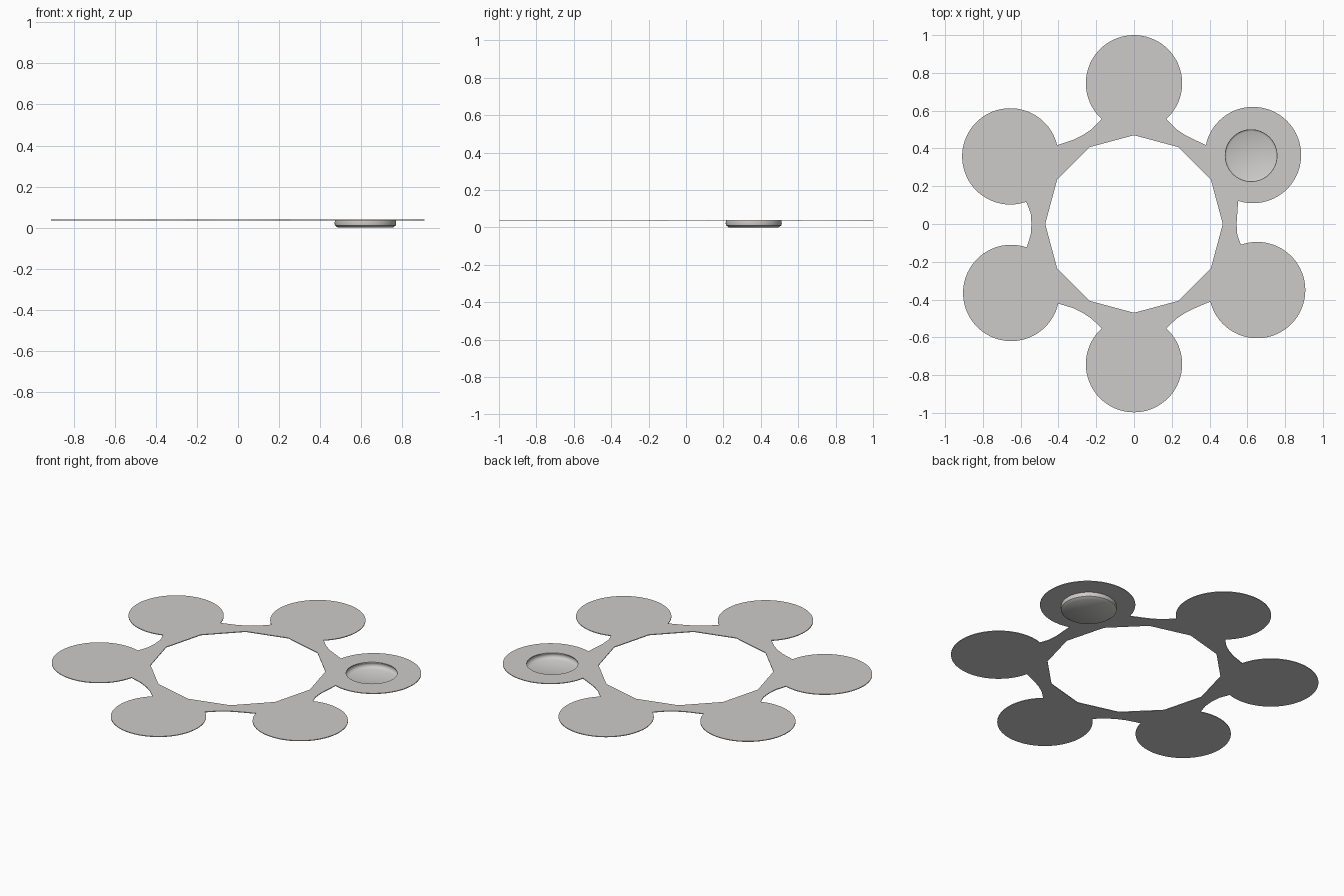
import bpy, bmesh, math
from math import cos, sin, radians, atan2

if "Cube" in bpy.data.objects:
    bpy.data.objects.remove(bpy.data.objects["Cube"])

TOP, BOT = 0.04, 0.036      # thin plate
R = 0.255                   # pad radius
CUP = (0.62, 0.362)
PADS = [(0.63, 0.365), (0, 0.745), (-0.655, 0.358),
        (-0.65, -0.365), (0, -0.742), (0.652, -0.35)]

grey = bpy.data.materials.new("warm light grey")
grey.diffuse_color = (0.61, 0.60, 0.59, 1)
grey.use_nodes = True
grey.node_tree.nodes["Principled BSDF"].inputs["Base Color"].default_value = grey.diffuse_color


def circle(cx, cy, r, n):
    return [(cx + r * cos(2 * math.pi * i / n), cy + r * sin(2 * math.pi * i / n))
            for i in range(n)]


def finish(name, bm, smooth):
    bmesh.ops.recalc_face_normals(bm, faces=bm.faces)
    me = bpy.data.meshes.new(name)
    bm.to_mesh(me)
    bm.free()
    ob = bpy.data.objects.new(name, me)
    bpy.context.collection.objects.link(ob)
    me.materials.append(grey)
    if smooth:
        bpy.context.view_layer.objects.active = ob
        ob.select_set(True)
        bpy.ops.object.shade_smooth_by_angle(angle=radians(40))
        ob.select_set(False)
    return ob


# Outline: round pads joined by narrow concave bridges
outline = []
for i, (cx, cy) in enumerate(PADS):
    out = atan2(cy, cx)
    for k in range(57):
        a = out + radians(-138 + 276 * k / 56)
        outline.append((cx + R * cos(a), cy + R * sin(a)))
    for off, r in ((-6, 0.55), (0, 0.543), (6, 0.55)):
        a = radians(60 * (i + 1) + off)
        outline.append((r * cos(a), r * sin(a)))

# Plate with twelve-sided centre opening and round cup opening
bm = bmesh.new()
for loop in (outline, circle(0, 0, 0.47, 12), circle(*CUP, 0.137, 64)):
    vs = [bm.verts.new((x, y, BOT)) for x, y in loop]
    for a, b in zip(vs, vs[1:] + vs[:1]):
        bm.edges.new((a, b))
bmesh.ops.triangle_fill(bm, edges=bm.edges[:], use_beauty=True, normal=(0, 0, 1))
bmesh.ops.dissolve_limit(bm, angle_limit=0.01, verts=[], edges=bm.edges[:])
ext = bmesh.ops.extrude_face_region(bm, geom=bm.faces[:], use_keep_orig=True)
for v in ext["geom"]:
    if isinstance(v, bmesh.types.BMVert):
        v.co.z = TOP
finish("pad_ring_plate", bm, False)

# Shallow bulging cup hanging below one pad
profile = [(0.133, 0), (0.148, 0.011), (0.15, 0.022), (0.148, 0.036), (0.137, 0.04),
           (0.1435, 0.031), (0.145, 0.021), (0.14, 0.011), (0.127, 0.004)]
bm = bmesh.new()
rings = [[bm.verts.new((x, y, z)) for x, y in circle(*CUP, r, 64)] for r, z in profile]
for lo, hi in zip(rings, rings[1:]):
    for j in range(64):
        k = (j + 1) % 64
        bm.faces.new((lo[j], lo[k], hi[k], hi[j]))
bm.faces.new(rings[0])
bm.faces.new(rings[-1])
finish("cup", bm, True)
